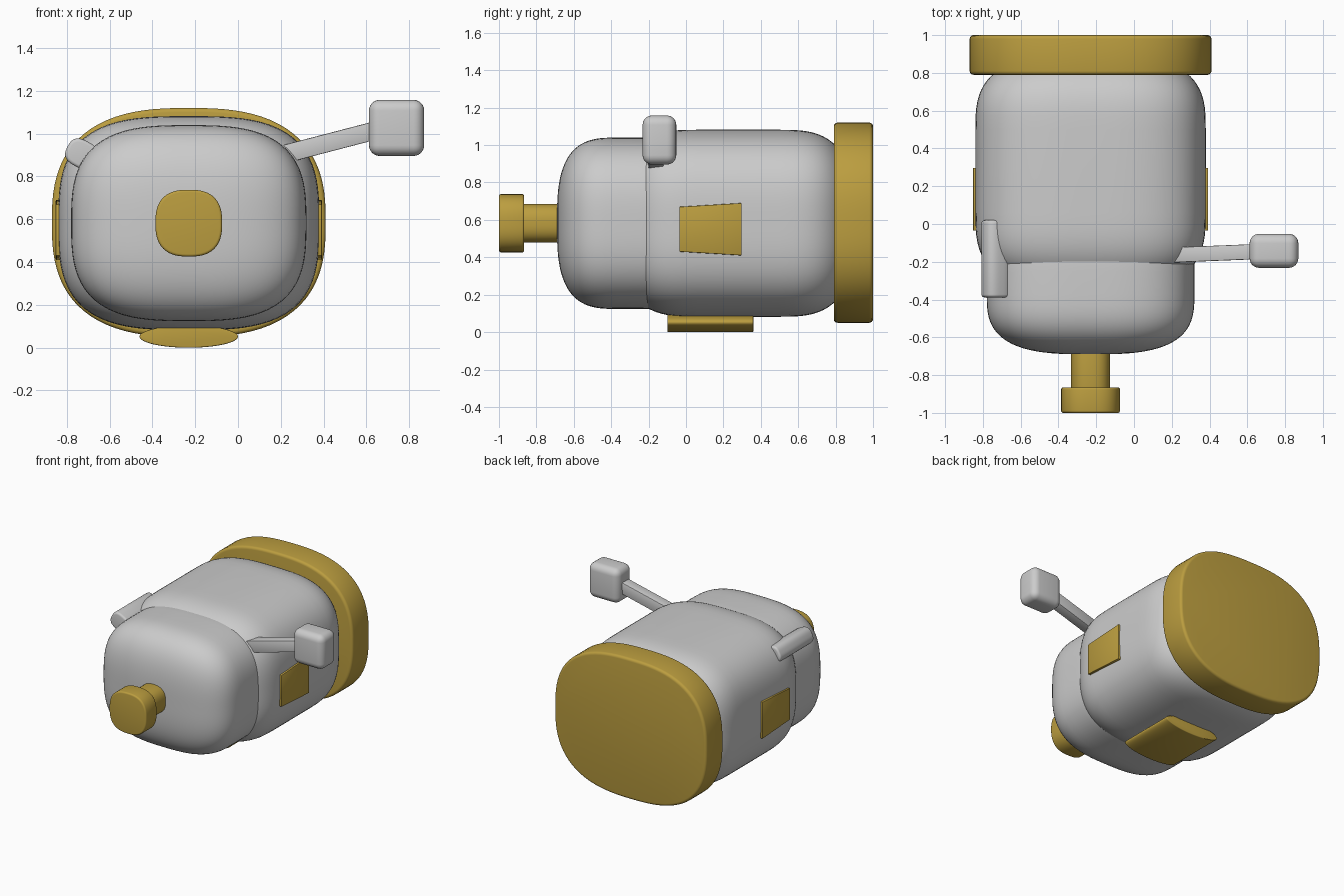
import bpy, bmesh
from math import sin, cos, pi, radians
from mathutils import Vector

if "Cube" in bpy.data.objects:
    bpy.data.objects.remove(bpy.data.objects["Cube"])

CX, CZ = -0.23, 0.582

gold = bpy.data.materials.new("gold")
gold.diffuse_color = (0.50, 0.34, 0.05, 1)
gold.use_nodes = True
gold.node_tree.nodes["Principled BSDF"].inputs["Base Color"].default_value = gold.diffuse_color


def finish(bm, name, mat=None, angle=40):
    bmesh.ops.recalc_face_normals(bm, faces=bm.faces)
    me = bpy.data.meshes.new(name)
    bm.to_mesh(me)
    bm.free()
    ob = bpy.data.objects.new(name, me)
    bpy.context.collection.objects.link(ob)
    if mat:
        me.materials.append(mat)
    bpy.ops.object.select_all(action='DESELECT')
    ob.select_set(True)
    bpy.context.view_layer.objects.active = ob
    bpy.ops.object.shade_smooth_by_angle(angle=radians(angle))
    return ob


def squircle_loft(name, cx, cz, hx, hz, n, profile, mat=None, tilt=0, seg=96):
    """Superellipse section swept along y; profile holds (y, inset x, inset z)."""
    bm = bmesh.new()
    rings = []
    for y, ax, az in profile:
        ring = []
        for i in range(seg):
            a = 2 * pi * i / seg
            r = (abs(cos(a)) ** n + abs(sin(a)) ** n) ** (-1 / n)
            x, z = r * cos(a) * (hx - ax), r * sin(a) * (hz - az)
            ring.append(bm.verts.new((cx + x * cos(tilt) - z * sin(tilt), y,
                                      cz + x * sin(tilt) + z * cos(tilt))))
        rings.append(ring)
    for r0, r1 in zip(rings, rings[1:]):
        for i in range(seg):
            j = (i + 1) % seg
            bm.faces.new((r0[i], r0[j], r1[j], r1[i]))
    bm.faces.new(rings[0])
    bm.faces.new(rings[-1])
    return finish(bm, name, mat)


def slab(y0, y1, b):
    """Straight profile with small rounded rims."""
    arc = [(b * (1 - sin(k * pi / 8)), b * (1 - cos(k * pi / 8))) for k in range(5)]
    front = [(y0 + u, v, v) for u, v in reversed(arc)]
    back = [(y1 - u, v, v) for u, v in arc]
    front.sort(key=lambda p: p[0])
    back.sort(key=lambda p: p[0])
    return front + back


def pillow(y0, d0, y1, d1, hx, hz, n=3.0, steps=20):
    """Fully rounded profile: d0 and d1 are the depths of the rounded ends."""
    out = []
    for k in range(steps + 1):
        a = pi / 2 * (1 - k / steps)
        t, s = sin(a) ** (2 / n), max(cos(a), 1e-4) ** (2 / n)
        out.append((y0 + d0 * (1 - t), hx * (1 - s), hz * (1 - s)))
    for k in range(steps + 1):
        a = pi / 2 * k / steps
        t, s = sin(a) ** (2 / n), max(cos(a), 1e-4) ** (2 / n)
        out.append((y1 - d1 * (1 - t), hx * (1 - s), hz * (1 - s)))
    return out


def rounded_box(name, center, size, bevel, rot=None, mat=None, seg=4):
    bm = bmesh.new()
    bmesh.ops.create_cube(bm, size=1)
    bmesh.ops.scale(bm, vec=size, verts=bm.verts)
    bmesh.ops.bevel(bm, geom=bm.edges[:], offset=bevel, segments=seg,
                    profile=0.5, affect='EDGES')
    ob = finish(bm, name, mat)
    ob.location = center
    if rot:
        ob.rotation_mode = 'QUATERNION'
        ob.rotation_quaternion = rot
    return ob


# Main housing: two overlapping soft shells
squircle_loft("front_body", CX, CZ, 0.55, 0.458, 3.0,
              pillow(-0.69, 0.32, 0.05, 0.3, 0.55, 0.458))
squircle_loft("rear_body", CX, CZ, 0.61, 0.50, 3.1,
              pillow(-0.36, 0.42, 0.90, 0.40, 0.61, 0.50))

# Gold back plate
squircle_loft("back_plate", CX, 0.585, 0.64, 0.535, 2.65, slab(0.79, 1.0, 0.02), gold)

# Gold front knob
squircle_loft("knob_stem", CX, CZ, 0.104, 0.104, 2.5, slab(-0.90, -0.62, 0.005), gold)
squircle_loft("knob_cap", CX, CZ, 0.156, 0.156, 2.6, slab(-1.0, -0.865, 0.012), gold)

# Gold lens-shaped foot
squircle_loft("foot", CX, 0.052, 0.23, 0.052, 2.0, slab(-0.10, 0.36, 0.006), gold)

# Gold tapered side panels
for side, label in ((-1, "left"), (1, "right")):
    bm = bmesh.new()
    loops = []
    for x in (0.50, 0.622):
        loops.append([bm.verts.new((CX + side * x, y, z)) for y, z in
                      ((-0.035, 0.43), (0.297, 0.41), (0.297, 0.69), (-0.035, 0.67))])
    for i in range(4):
        j = (i + 1) % 4
        bm.faces.new((loops[0][i], loops[0][j], loops[1][j], loops[1][i]))
    bm.faces.new(loops[0])
    bm.faces.new(loops[1])
    bmesh.ops.bevel(bm, geom=bm.edges[:], offset=0.004, segments=2,
                    profile=0.5, affect='EDGES')
    finish(bm, "side_panel_" + label, gold)

# Grey peg on the left shoulder
squircle_loft("shoulder_peg", -0.73, 0.905, 0.075, 0.064, 2.8,
              slab(-0.388, 0.02, 0.015), None, radians(-28), 48)

# Grey arm ending in a soft block on the right
start, end = Vector((0.18, -0.165, 0.895)), Vector((0.68, -0.145, 1.025))
d = end - start
rounded_box("arm", (start + end) / 2, (d.length, 0.08, 0.085), 0.004,
            Vector((1, 0, 0)).rotation_difference(d), seg=2)
rounded_box("arm_block", (0.741, -0.142, 1.027), (0.258, 0.18, 0.262), 0.05, seg=6)
